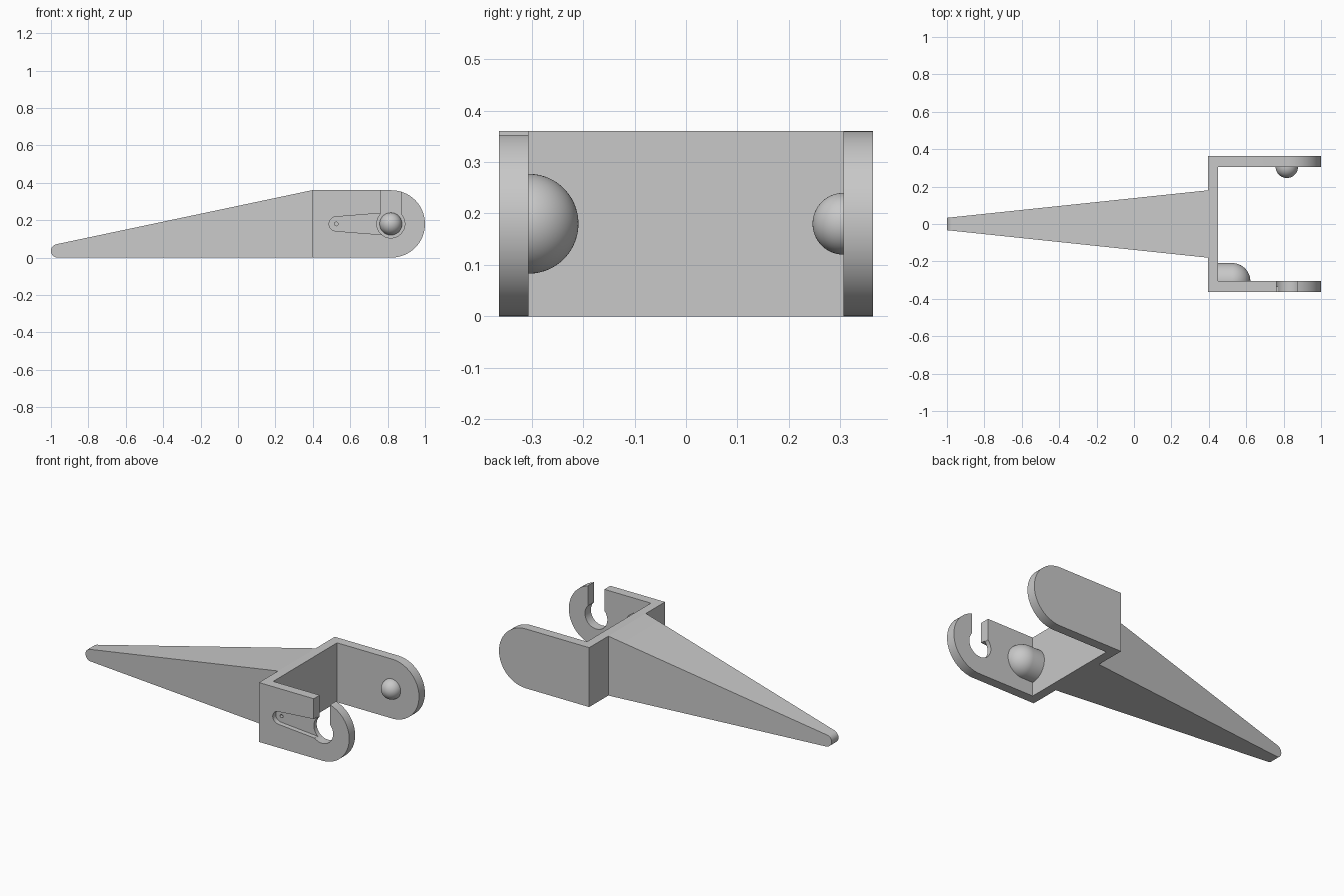
import bpy, bmesh
from math import cos, sin, pi, radians, acos, degrees
from mathutils import Matrix

cube = bpy.data.objects.get("Cube")
if cube:
    bpy.data.objects.remove(cube, do_unlink=True)

grey = bpy.data.materials.new("plain grey")
grey.use_nodes = True
grey.diffuse_color = (0.58, 0.58, 0.58, 1)
grey.node_tree.nodes["Principled BSDF"].inputs["Base Color"].default_value = (0.58, 0.58, 0.58, 1)

H = 0.36               # overall height
MID = H / 2
OUT, INN = 0.363, 0.306  # outer and inner half width of the bracket
BACK, FLOOR = 0.395, 0.45
PIVOT = 0.817


def arc(cx, cy, r, a0, a1, n=32):
    return [(cx + r * cos(radians(a0 + (a1 - a0) * i / n)),
             cy + r * sin(radians(a0 + (a1 - a0) * i / n))) for i in range(n + 1)]


def finish(name, bm):
    bmesh.ops.recalc_face_normals(bm, faces=bm.faces[:])
    mesh = bpy.data.meshes.new(name)
    bm.to_mesh(mesh)
    bm.free()
    mesh.materials.append(grey)
    obj = bpy.data.objects.new(name, mesh)
    bpy.context.collection.objects.link(obj)
    return obj


def prism(name, points, low, high, axis="y"):
    """Extrude a profile along y (profile in xz) or z (profile in xy).
    low and high may be functions of the profile's first coordinate."""
    bm = bmesh.new()
    rings = []
    for end in (low, high):
        ring = []
        for a, b in points:
            d = end(a) if callable(end) else end
            ring.append(bm.verts.new((a, d, b) if axis == "y" else (a, b, d)))
        bm.faces.new(ring)
        rings.append(ring)
    n = len(points)
    for i in range(n):
        j = (i + 1) % n
        bm.faces.new((rings[0][i], rings[0][j], rings[1][j], rings[1][i]))
    return finish(name, bm)


def lathe(name, points, angle, matrix):
    """Spin an (x, radius) profile around the x axis."""
    bm = bmesh.new()
    verts = [bm.verts.new((x, 0, r)) for x, r in points]
    edges = [bm.edges.new(pair) for pair in zip(verts, verts[1:])]
    bmesh.ops.spin(bm, geom=verts + edges, cent=(0, 0, 0), axis=(1, 0, 0),
                   angle=-angle, steps=48)
    bmesh.ops.remove_doubles(bm, verts=bm.verts[:], dist=1e-5)
    bmesh.ops.transform(bm, matrix=matrix, verts=bm.verts[:])
    return finish(name, bm)


def boolean(obj, cutter, operation):
    mod = obj.modifiers.new(cutter.name, "BOOLEAN")
    mod.object = cutter
    mod.operation = operation
    mod.solver = "EXACT"
    cutter.hide_render = True
    bpy.context.view_layer.objects.active = obj
    bpy.ops.object.modifier_apply(modifier=mod.name)
    bpy.data.objects.remove(cutter, do_unlink=True)


# U-shaped bracket with rounded arm ends
plan = [(BACK, -OUT), (1.1, -OUT), (1.1, -INN), (FLOOR, -INN),
        (FLOOR, INN), (1.1, INN), (1.1, OUT), (BACK, OUT)]
bracket = prism("bracket", plan, 0, H, "z")
ends = prism("rounded_ends", [(0, H + 0.1), (0, -0.1), (1 - MID, -0.1)]
             + arc(1 - MID, MID, MID, -90, 90) + [(1 - MID, H + 0.1)], -1, 1)
boolean(bracket, ends, "INTERSECT")

# Open keyhole slot through the front arm
R, HALF = 0.075, 0.055
neck = degrees(acos(HALF / R))
keyhole = (arc(PIVOT, MID, R, 180 - neck, 360 + neck, 48)
           + [(PIVOT + HALF, 0.5), (PIVOT - HALF, 0.5)])
boolean(bracket, prism("keyhole", keyhole, -0.5, -0.2), "DIFFERENCE")

# Shallow tapered groove and pin hole on the outside of the front arm
groove = arc(0.525, MID, 0.038, 95, 265, 20) + [(0.8, MID - 0.06), (0.8, MID + 0.06)]
boolean(bracket, prism("groove", groove, -0.5, -OUT + 0.03), "DIFFERENCE")
pin = arc(0.525, MID, 0.01, 0, 345, 23)
boolean(bracket, prism("pin_hole", pin, -0.5, -OUT + 0.05), "DIFFERENCE")

# Tapered blade with a rounded tip
tip = 0.036
blade_side = [(BACK, 0)] + arc(-1 + tip, tip, tip, 270, 102, 16) + [(BACK, H)]


def half_width(x):
    return 0.033 + (0.18 - 0.033) * (x + 1) / (BACK + 1)


blade = prism("blade", blade_side, lambda x: -half_width(x), half_width)

# Half-capsule boss inside the front arm
boss_r = 0.097
boss = lathe("inner_boss", [(FLOOR, boss_r)] + arc(0.525, 0, boss_r, 90, 0, 20),
             pi, Matrix.Translation((0, -INN, MID)))

# Pivot dome on the inside of the back arm
dome = lathe("pivot_dome", arc(0, 0, 0.06, 90, 0, 16), 2 * pi,
             Matrix.Translation((PIVOT, INN, MID)) @ Matrix.Rotation(-pi / 2, 4, "Z"))

# Smooth shading with sharp creases
bpy.ops.object.select_all(action="DESELECT")
for obj in (bracket, blade, boss, dome):
    obj.select_set(True)
bpy.context.view_layer.objects.active = bracket
bpy.ops.object.shade_smooth_by_angle(angle=radians(30))
